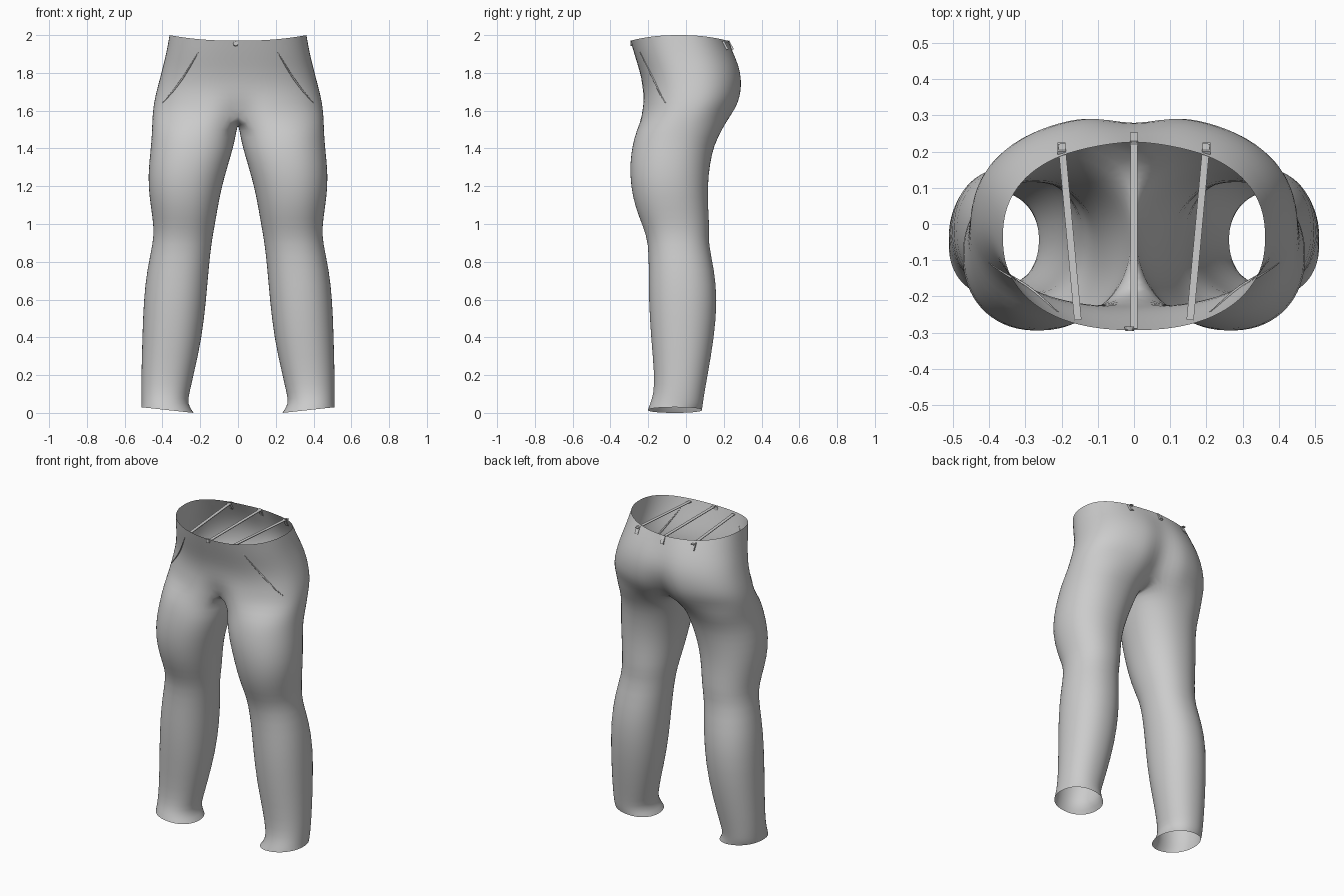
import bpy, bmesh, math
from math import sin, cos, pi
from mathutils import Vector
from mathutils.bvhtree import BVHTree

if "Cube" in bpy.data.objects:
    bpy.data.objects.remove(bpy.data.objects["Cube"])


def material(name, rgb):
    m = bpy.data.materials.new(name)
    m.use_nodes = True
    m.diffuse_color = (*rgb, 1)
    m.node_tree.nodes["Principled BSDF"].inputs["Base Color"].default_value = (*rgb, 1)
    return m


GREY = material("light grey cloth", (0.6, 0.6, 0.6))
OUTER, INNER = 24, 8          # points on the outside and the inseam of a ring
SPREAD = math.radians(130)


def finish(name, bm, smooth=True):
    bmesh.ops.recalc_face_normals(bm, faces=bm.faces)
    me = bpy.data.meshes.new(name)
    bm.to_mesh(me)
    bm.free()
    me.materials.append(GREY)
    ob = bpy.data.objects.new(name, me)
    bpy.context.collection.objects.link(ob)
    for p in me.polygons:
        p.use_smooth = smooth
    return ob


def power(v, n):
    return math.copysign(abs(v) ** (2 / n), v)


# Leg rings: height, inner x, outer x, front y, back y
LEG = [
    (0.00, 0.235, 0.512, -0.203, 0.085), (0.05, 0.268, 0.511, -0.19, 0.09),
    (0.10, 0.258, 0.512, -0.172, 0.097), (0.20, 0.235, 0.512, -0.167, 0.115),
    (0.40, 0.19, 0.507, -0.186, 0.15), (0.60, 0.168, 0.5, -0.198, 0.167),
    (0.76, 0.155, 0.482, -0.197, 0.15), (0.90, 0.14, 0.45, -0.2, 0.118),
    (0.98, 0.125, 0.446, -0.225, 0.125), (1.08, 0.108, 0.46, -0.267, 0.118),
    (1.20, 0.085, 0.477, -0.294, 0.115), (1.32, 0.05, 0.472, -0.298, 0.127),
    (1.42, 0.02, 0.46, -0.284, 0.15), (1.50, 0.006, 0.456, -0.262, 0.192),
]
# Hip rings: height, outer x, front y, back y, front dip, back dip
HIP = [
    (1.58, 0.453, -0.245, 0.255, 0.06, 0.07), (1.64, 0.446, -0.235, 0.288, 0.02, 0.06),
    (1.70, 0.433, -0.228, 0.302, 0, 0.04), (1.77, 0.414, -0.235, 0.304, 0, 0.025),
    (1.84, 0.396, -0.255, 0.288, 0, 0.018), (1.91, 0.379, -0.277, 0.256, 0, 0.01),
    (1.97, 0.363, -0.294, 0.22, 0, -0.008),
]


def leg_ring(bm, z, xi, xo, yf, yb):
    angles = [-SPREAD + 2 * SPREAD * i / OUTER for i in range(OUTER + 1)]
    gap = 2 * (pi - SPREAD)
    angles += [SPREAD + gap * i / (INNER + 1) for i in range(1, INNER + 1)]
    ring = []
    for a in angles:
        x = (xi + xo) / 2 + (xo - xi) / 2 * power(cos(a), 2.15)
        y = (yf + yb) / 2 + (yb - yf) / 2 * power(sin(a), 2.15)
        hem = 0.03 * (x - xi) / (xo - xi) if z == 0 else 0
        ring.append(bm.verts.new((x, y, z + hem)))
    return ring


def hip_ring(bm, z, xo, yf, yb, dip_f, dip_b, rim):
    ring = []
    for i in range(OUTER + 1):
        a = -pi / 2 + pi * i / OUTER
        x = 0 if i in (0, OUTER) else xo * power(cos(a), 2.3)
        y = (yf + yb) / 2 + (yb - yf) / 2 * power(sin(a), 2.3)
        near = math.exp(-(x / 0.075) ** 2)
        y += near * (dip_f if a < 0 else -dip_b)
        ring.append(bm.verts.new((x, y, z + (0.03 * cos(a) ** 2 if rim else 0))))
    return ring


# Trousers: one leg and half the hips, mirrored
bm = bmesh.new()
rings = [leg_ring(bm, *r) for r in LEG]
hips = [hip_ring(bm, *r, r is HIP[-1]) for r in HIP]
front, back = hips[0][0].co, hips[0][-1].co
seam = []
for i in range(1, INNER + 1):
    t = i / (INNER + 1)
    y = back.y + (front.y - back.y) * t
    seam.append(bm.verts.new((0, y, 1.525 + 0.055 * abs(2 * t - 1) ** 2.5)))
rings.append(hips[0] + seam)
for lo, hi in zip(rings, rings[1:]):
    n = len(lo)
    for i in range(n):
        j = (i + 1) % n
        bm.faces.new((lo[i], lo[j], hi[j], hi[i]))
for lo, hi in zip(hips, hips[1:]):
    for i in range(OUTER):
        bm.faces.new((lo[i], lo[i + 1], hi[i + 1], hi[i]))
trousers = finish("trousers", bm)
mirror = trousers.modifiers.new("mirror", "MIRROR")
mirror.use_clip = True
mirror.merge_threshold = 0.001
sub = trousers.modifiers.new("smooth", "SUBSURF")
sub.levels = sub.render_levels = 1

bpy.context.view_layer.update()
tree = BVHTree.FromObject(trousers, bpy.context.evaluated_depsgraph_get())


def surface(x, z, side=-1):
    """Point on the cloth, seen from the front (-1) or the back (1)."""
    hit = tree.ray_cast(Vector((x, side * 2, z)), Vector((0, -side, 0)))[0]
    return hit or Vector((x, side * 0.25, z))


def box(name, centre, size, turn=0, tilt=0):
    bm = bmesh.new()
    bmesh.ops.create_cube(bm, size=1)
    bmesh.ops.scale(bm, vec=size, verts=bm.verts)
    ob = finish(name, bm, False)
    ob.location = centre
    ob.rotation_euler = (tilt, 0, turn)
    return ob


# Pocket ridges following the cloth
for side, name in ((1, "left"), (-1, "right")):
    curve = bpy.data.curves.new(name + "_pocket_ridge", "CURVE")
    curve.dimensions = "3D"
    curve.bevel_depth = 0.005
    curve.bevel_resolution = 1
    line = curve.splines.new("POLY")
    line.points.add(12)
    for i, p in enumerate(line.points):
        t = i / 12
        co = surface(side * (0.21 + 0.19 * t), 1.91 - 0.27 * t - 0.02 * sin(pi * t))
        p.co = (*co, 1)
        p.radius = 0.3 + 0.7 * sin(pi * t)
    curve.materials.append(GREY)
    bpy.context.collection.objects.link(bpy.data.objects.new(curve.name, curve))

# Straps across the waist and the loops that hold them at the back
for name, xb, xf, yf in (("left", 0.2, 0.155, -0.265), ("middle", 0, 0, -0.288),
                         ("right", -0.2, -0.155, -0.265)):
    a, b = Vector((xb, 0.222, 1.962)), Vector((xf, yf, 1.962))
    d = b - a
    box(name + "_waist_strap", (a + b) / 2, (0.02, d.length, 0.004),
        math.atan2(d.y, d.x) + pi / 2)
    box(name + "_back_loop", surface(xb, 1.945, 1), (0.022, 0.014, 0.05), 0, 0.5)

# Front button
bm = bmesh.new()
bmesh.ops.create_cone(bm, cap_ends=True, segments=12, radius1=0.015, radius2=0.012, depth=0.012)
button = finish("front_button", bm, False)
button.location = surface(-0.012, 1.955)
button.rotation_euler = (pi / 2, 0, 0)
